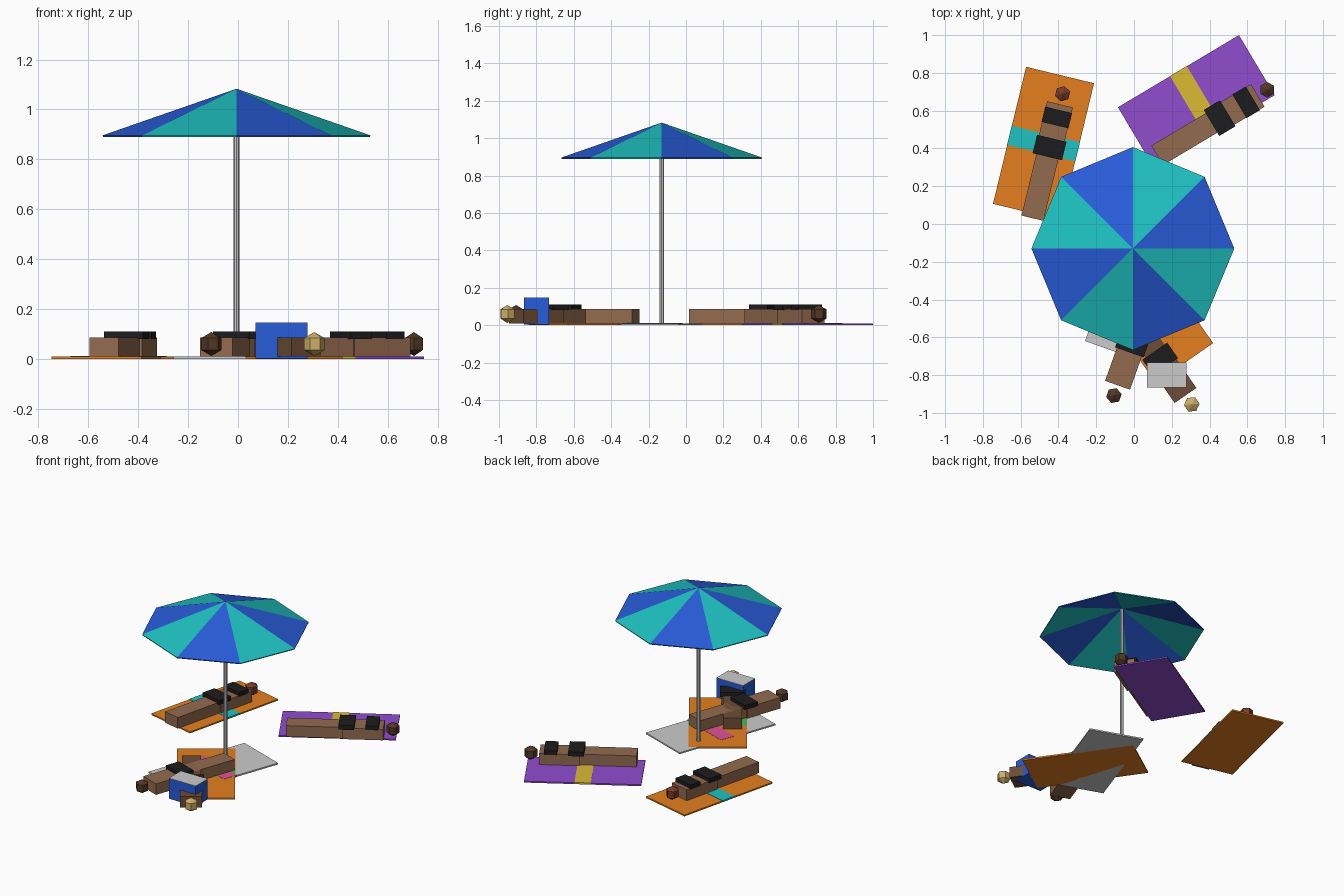
import bpy, bmesh
from math import radians, sin, cos, pi
from mathutils import Matrix, Vector

if "Cube" in bpy.data.objects:
    bpy.data.objects.remove(bpy.data.objects["Cube"])


def material(name, r, g, b):
    m = bpy.data.materials.new(name)
    m.diffuse_color = [(c / 255) ** 2.2 for c in (r, g, b)] + [1]
    m.use_nodes = True
    m.node_tree.nodes["Principled BSDF"].inputs["Base Color"].default_value = m.diffuse_color
    return m


ORANGE = material("orange", 228, 126, 36)
PURPLE = material("purple", 144, 78, 206)
TEAL = material("teal", 36, 192, 192)
YELLOW = material("yellow", 218, 184, 54)
PINK = material("pink", 222, 84, 150)
GREEN = material("green", 60, 190, 80)
BLUE = material("blue", 44, 92, 216)
BLACK = material("black", 34, 34, 36)
TAN = material("tan_skin", 146, 106, 80)
BROWN = material("brown_skin", 108, 78, 58)
AUBURN = material("auburn_hair", 118, 62, 42)
DARK = material("dark_hair", 84, 58, 42)
BLOND = material("blond_hair", 206, 174, 104)


def finish(name, bm, mats, place=Matrix()):
    me = bpy.data.meshes.new(name)
    bm.to_mesh(me)
    bm.free()
    for m in mats:
        if m:
            me.materials.append(m)
    ob = bpy.data.objects.new(name, me)
    ob.matrix_world = place
    bpy.context.collection.objects.link(ob)
    return ob


def box(name, x, y, z, mat, place=Matrix()):
    """Box from (min, max) pairs on each axis."""
    bm = bmesh.new()
    bmesh.ops.create_cube(bm, size=1)
    for v in bm.verts:
        v.co = [(lo + hi) / 2 + c * (hi - lo) for c, (lo, hi) in zip(v.co, (x, y, z))]
    return finish(name, bm, [mat], place)


def towel(name, place, mat, stripe, top=0.010, stripe_top=0.012):
    box(name, (-.185, .185), (-.373, .373), (0, top), mat, place)
    box(name + "_stripe", (-.186, .186), (-.052, .052), (.001, stripe_top), stripe, place)


def sunbather(name, place, x, y, skin, hair, bikini):
    """Lying figure; (x, y) is the middle of the shoulders on the towel."""
    p = place @ Matrix.Translation((x, y, 0))
    box(name + "_torso", (-.07, .07), (-.26, 0), (.01, .087), skin, p)
    box(name + "_legs", (-.06, .06), (-.62, -.26), (.01, .087), skin, p)
    box(name + "_swim_bottom", (-.08, .08), (-.285, -.185), (.08, .11), BLACK, p)
    if bikini:
        box(name + "_swim_top", (-.073, .073), (-.113, -.03), (.08, .11), BLACK, p)
    bm = bmesh.new()
    bmesh.ops.create_uvsphere(bm, u_segments=6, v_segments=3, radius=.048)
    finish(name + "_head", bm, [hair], p @ Matrix.Translation((0, .058, .06)))


# Towels with their sunbathers
spots = [
    ("left", -.479, .426, -13.6, ORANGE, TEAL, .010, .012, .036, .222, TAN, AUBURN, True),
    ("right", .33, .65, -59.2, PURPLE, YELLOW, .010, .012, .140, .295, TAN, DARK, True),
    ("front_left", .04, -.33, 160.4, None, PINK, .010, .0125, -.056, .536, TAN, DARK, False),
    ("front_right", .054, -.43, 214.8, ORANGE, GREEN, .011, .012, .093, .517, BROWN, BLOND, False),
]
for name, cx, cy, turn, cloth, stripe, top, s_top, x, y, skin, hair, bikini in spots:
    place = Matrix.Translation((cx, cy, 0)) @ Matrix.Rotation(radians(turn), 4, 'Z')
    towel(name + "_towel", place, cloth, stripe, top, s_top)
    sunbather(name + "_sunbather", place, x, y, skin, hair, bikini)

# Cooler
box("cooler_body", (.07, .278), (-.865, -.732), (.003, .145), BLUE)
box("cooler_lid", (.07, .278), (-.865, -.732), (.145, .147), None)

# Parasol pole
base = Vector((-.006, -.13, 0))
bm = bmesh.new()
bmesh.ops.create_cone(bm, cap_ends=True, segments=8, radius1=.012, radius2=.012, depth=1.07)
finish("parasol_pole", bm, [], Matrix.Translation(base + Vector((0, 0, .535))))

# Parasol canopy: eight alternating panels, open underneath
bm = bmesh.new()
apex = bm.verts.new((0, 0, 1.083))
rim = [bm.verts.new((.537 * cos(i * pi / 4), .537 * sin(i * pi / 4), .896)) for i in range(8)]
for i in range(8):
    bm.faces.new((apex, rim[i], rim[(i + 1) % 8])).material_index = i % 2
canopy = finish("parasol_canopy", bm, [BLUE, TEAL], Matrix.Translation(base))
shell = canopy.modifiers.new("thickness", 'SOLIDIFY')
shell.thickness = .007
shell.offset = -1
